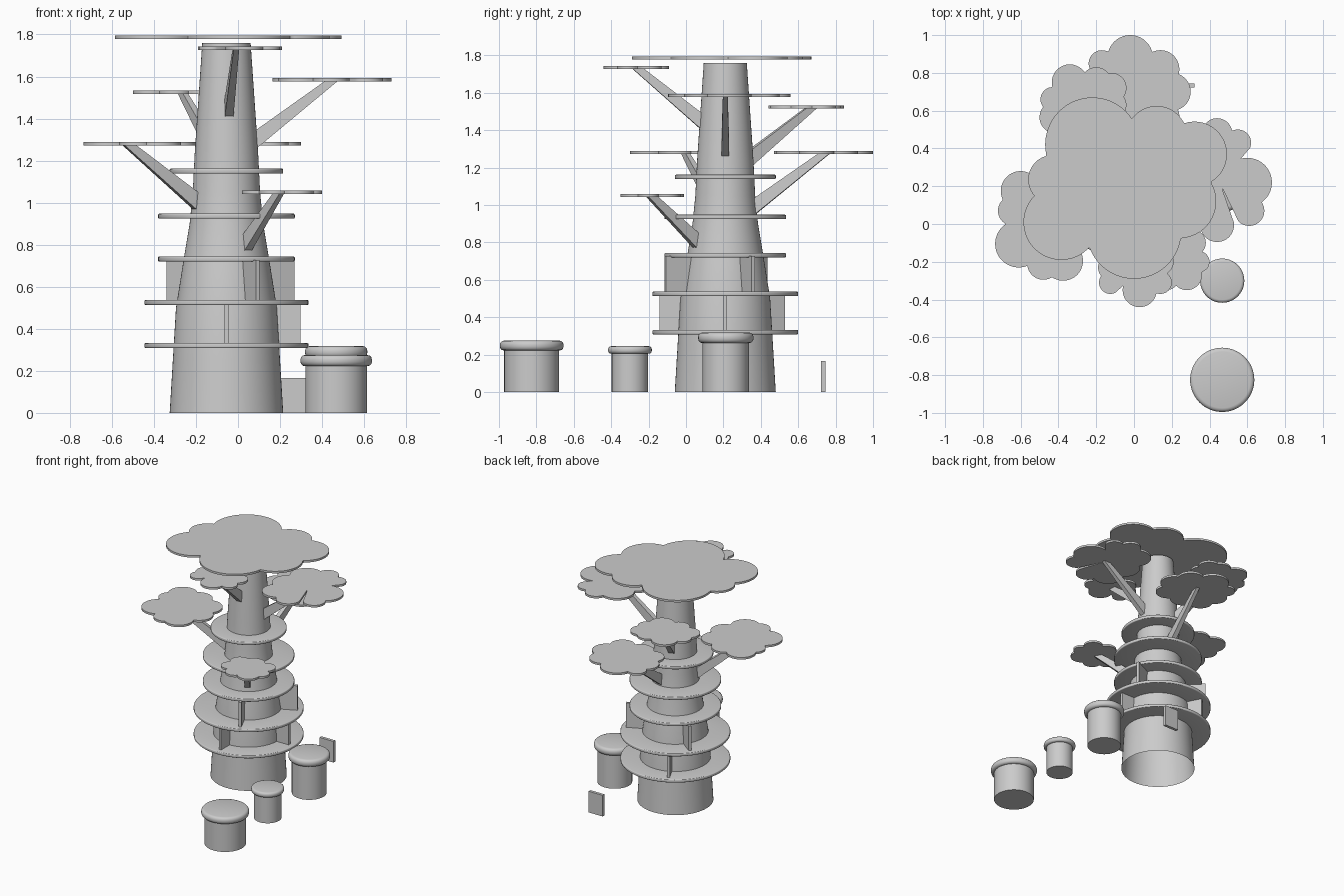
import bpy, bmesh, math
from mathutils import Vector

if "Cube" in bpy.data.objects:
    bpy.data.objects.remove(bpy.data.objects["Cube"])

CX, CY = -0.055, 0.21   # trunk axis


def make(name, verts, faces, smooth=False):
    me = bpy.data.meshes.new(name)
    me.from_pydata(verts, [], faces)
    bm = bmesh.new()
    bm.from_mesh(me)
    bmesh.ops.recalc_face_normals(bm, faces=bm.faces)
    bm.to_mesh(me)
    bm.free()
    ob = bpy.data.objects.new(name, me)
    bpy.context.collection.objects.link(ob)
    if smooth:
        bpy.ops.object.select_all(action='DESELECT')
        ob.select_set(True)
        bpy.context.view_layer.objects.active = ob
        bpy.ops.object.shade_smooth_by_angle(angle=math.radians(35))
    return ob


def lathe(name, x, y, profile, n=64, caps=True, closed=False):
    verts = [(x + r * math.cos(2 * math.pi * i / n), y + r * math.sin(2 * math.pi * i / n), z)
             for r, z in profile for i in range(n)]
    m = len(profile)
    faces = [(j * n + i, j * n + (i + 1) % n, (j + 1) % m * n + (i + 1) % n, (j + 1) % m * n + i)
             for j in range(m if closed else m - 1) for i in range(n)]
    if caps and not closed:
        faces += [tuple(range(n)), tuple(range((m - 1) * n, m * n))]
    return make(name, verts, faces, True)


def rounded(r, z0, z1, b):
    # convex edge profile of a disc with rounded rims
    arc = [math.radians(a) for a in (0, 30, 60, 90)]
    low = [(r - b + b * math.sin(a), z0 + b - b * math.cos(a)) for a in arc]
    high = [(r - b + b * math.cos(a), z1 - b + b * math.sin(a)) for a in arc]
    return low + high


def prism(name, quad_a, quad_b):
    return make(name, quad_a + quad_b, [(0, 1, 2, 3), (4, 5, 6, 7)] +
                [(i, (i + 1) % 4, (i + 1) % 4 + 4, i + 4) for i in range(4)])


def canopy(name, cx, cy, z, lobes, t=0.016, n=240):
    # outline = outer envelope of overlapping round lobes around a centre
    pts = []
    for i in range(n):
        a = 2 * math.pi * i / n
        d = Vector((math.cos(a), math.sin(a)))
        best = 0.05
        for x, y, r in lobes:
            c = Vector((x - cx, y - cy))
            p = c.dot(d)
            q = r * r - (c.length_squared - p * p)
            if q > 0:
                best = max(best, p + math.sqrt(q))
        pts.append((cx + best * d.x, cy + best * d.y))
    verts = [(x, y, z - t / 2) for x, y in pts] + [(x, y, z + t / 2) for x, y in pts]
    faces = [(i, (i + 1) % n, (i + 1) % n + n, i + n) for i in range(n)]
    faces += [tuple(range(n)), tuple(range(n, 2 * n))]
    return make(name, verts, faces, True)


def branch(name, tx, ty, tz, r0, z0):
    # tapered bar leaning out radially from the trunk to a canopy
    d = Vector((tx - CX, ty - CY, 0)).normalized()
    s = Vector((-d.y, d.x, 0))
    up = Vector((0, 0, 1))
    base = Vector((CX, CY, z0)) + d * r0
    tip = Vector((tx, ty, tz))
    quad = lambda c, u, w, h: [tuple(c + s * a * w + u * b * h)
                               for a, b in ((-1, 1), (1, 1), (1, -1), (-1, -1))]
    prism(name, quad(base, up, 0.021, 0.045), quad(tip, -d, 0.013, 0.03))


# trunk
lathe("trunk", CX, CY, [(0.27, 0), (0.255, 0.25), (0.24, 0.5), (0.205, 0.72), (0.175, 0.9),
                        (0.16, 1.05), (0.15, 1.25), (0.115, 1.76)], caps=False)

# round shelves
for i, (r, z, inner) in enumerate([(0.39, 0.32, 0.24), (0.39, 0.525, 0.225), (0.325, 0.732, 0.19),
                                   (0.325, 0.936, 0.16), (0.27, 1.15, 0.145)]):
    prof = rounded(r, z - 0.012, z + 0.012, 0.006)
    lathe(f"shelf_{i + 1}", CX, CY, [(inner, z - 0.012)] + prof + [(inner, z + 0.012)], closed=True)

# upright dividers between shelves
for lvl, (z0, z1, turn) in enumerate([(0.325, 0.52, 0), (0.53, 0.728, 25)]):
    for k, ang in enumerate((0, -90, 117)):
        a = math.radians(ang + turn)
        d, s = Vector((math.cos(a), math.sin(a), 0)), Vector((-math.sin(a), math.cos(a), 0))
        ends = []
        for r in (0.19, 0.353):
            c = Vector((CX, CY, 0)) + d * r
            ends.append([tuple(c + s * w + Vector((0, 0, z)))
                         for w, z in ((-.01, z0), (.01, z0), (.01, z1), (-.01, z1))])
        prism(f"divider_{lvl + 1}_{k + 1}", *ends)

# branches
branch("branch_left", -0.525, -0.005, 1.28, 0.15, 1.0)
branch("branch_right", 0.45, 0.21, 1.583, 0.14, 1.3)
branch("branch_back_left", -0.265, 0.675, 1.524, 0.145, 1.25)
branch("branch_back", 0.02, 0.745, 1.28, 0.155, 0.99)
branch("branch_front_high", -0.01, -0.26, 1.732, 0.125, 1.445)
branch("branch_front_low", 0.195, -0.185, 1.048, 0.18, 0.805)

# leaf canopies
canopy("canopy_top", -0.05, 0.2, 1.787,
       [(-.22, .42, .25), (.12, .465, .16), (.32, .37, .172), (.24, .12, .195),
        (0, -.04, .25), (-.385, .01, .2), (-.43, .235, .13)])
canopy("canopy_left", -0.47, -0.01, 1.28,
       [(-.6, .175, .105), (-.64, .07, .08), (-.61, -.105, .125), (-.48, -.21, .085),
        (-.375, -.195, .105), (-.3, -.05, .1), (-.33, .09, .11), (-.46, .17, .1)])
canopy("canopy_right", 0.45, 0.23, 1.585,
       [(.44, .48, .08), (.55, .43, .07), (.6, .22, .13), (.61, .07, .08),
        (.44, -.005, .09), (.3, .06, .11), (.28, .22, .115), (.32, .39, .12)])
canopy("canopy_back_left", -0.27, 0.64, 1.525,
       [(-.34, .75, .095), (-.2, .75, .08), (-.12, .72, .08), (-.43, .66, .065),
        (-.415, .565, .085), (-.3, .52, .08), (-.17, .54, .09), (-.11, .63, .07)])
canopy("canopy_back", 0.03, 0.73, 1.28,
       [(-.02, .88, .12), (-.17, .85, .07), (.14, .82, .1), (.2, .7, .1),
        (.15, .57, .09), (0, .57, .1), (-.13, .61, .09), (-.17, .73, .09)])
canopy("canopy_front_high", 0.01, -0.26, 1.734,
       [(.03, -.35, .09), (-.125, -.31, .06), (.14, -.31, .06), (.14, -.2, .07),
        (.05, -.16, .07), (-.06, -.17, .08), (-.12, -.23, .07)])
canopy("canopy_front_low", 0.21, -0.18, 1.05,
       [(.28, -.27, .08), (.345, -.2, .055), (.31, -.1, .07), (.2, -.09, .08),
        (.1, -.12, .07), (.08, -.22, .06), (.17, -.28, .07)])

# stump stools with rounded seats
for name, y, rb, rs, z0, z1 in [("large", -0.825, 0.147, 0.17, 0.222, 0.275),
                                ("small", -0.30, 0.097, 0.117, 0.205, 0.245),
                                ("middle", 0.213, 0.124, 0.148, 0.262, 0.318)]:
    lathe(f"stool_{name}_body", 0.467, y, [(rb, 0), (rb, z0 + 0.01)])
    lathe(f"stool_{name}_seat", 0.467, y, rounded(rs, z0, z1, (z1 - z0) * 0.4))

# small standing panel at the back
prism("standing_panel", [(x, 0.722, z) for x, z in ((.2, 0), (.32, 0), (.32, .165), (.2, .165))],
      [(x, 0.745, z) for x, z in ((.2, 0), (.32, 0), (.32, .165), (.2, .165))])
